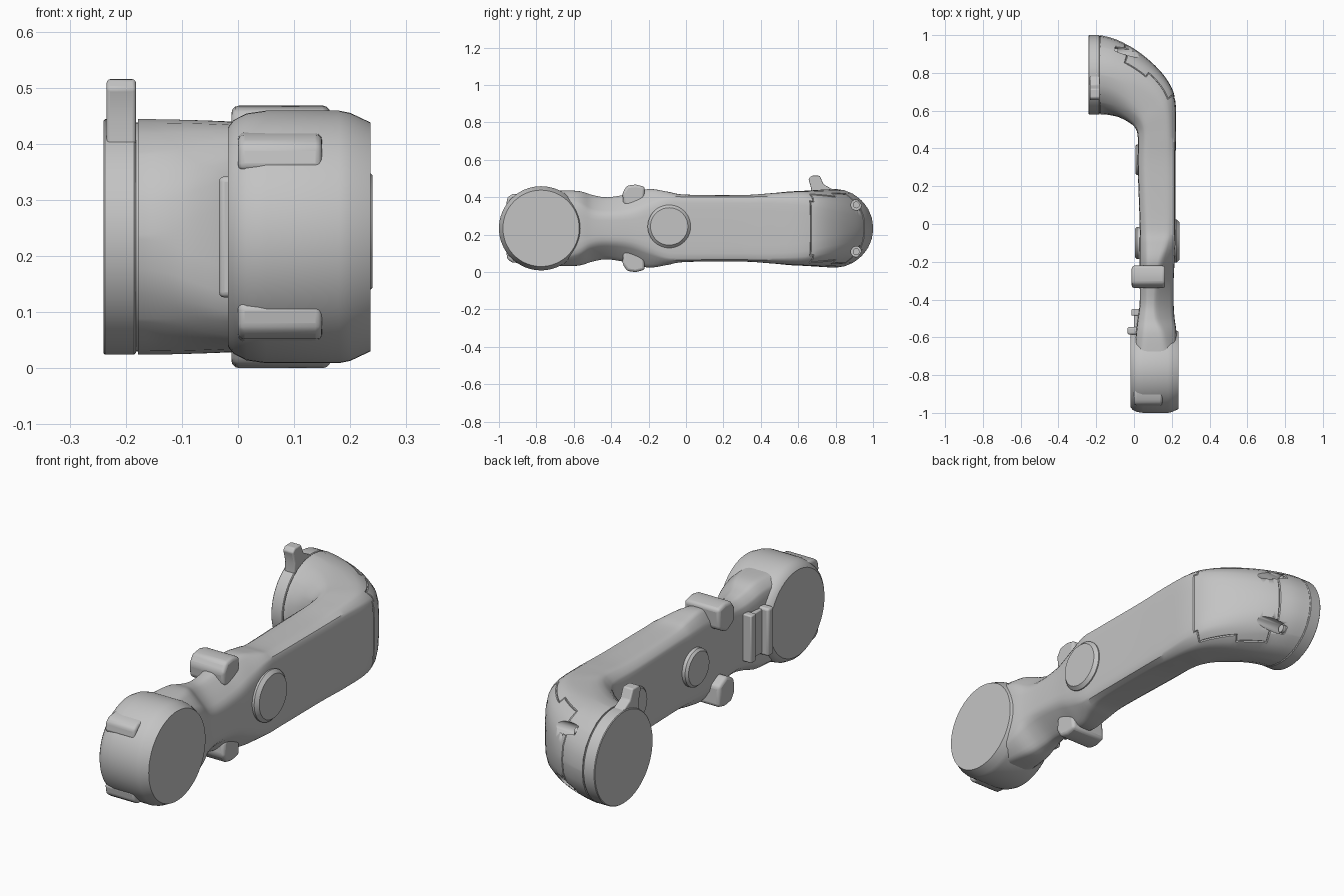
import bpy, bmesh, math
from mathutils import Vector, Matrix

cube = bpy.data.objects.get("Cube")
if cube:
    bpy.data.objects.remove(cube, do_unlink=True)

CZ = 0.234          # height of the long axis
DISC_Y, FLANGE_Y = -0.775, 0.79

grey = bpy.data.materials.new("plain grey")
grey.use_nodes = True
grey.diffuse_color = (0.55, 0.55, 0.55, 1)
grey.node_tree.nodes["Principled BSDF"].inputs["Base Color"].default_value = (0.55, 0.55, 0.55, 1)


def finish(name, bm, bevel=0.0, angle=32):
    bmesh.ops.recalc_face_normals(bm, faces=bm.faces)
    mesh = bpy.data.meshes.new(name)
    bm.to_mesh(mesh)
    bm.free()
    mesh.materials.append(grey)
    ob = bpy.data.objects.new(name, mesh)
    bpy.context.collection.objects.link(ob)
    if bevel:
        mod = ob.modifiers.new("soft edges", 'BEVEL')
        mod.width, mod.segments = bevel, 3
    bpy.ops.object.select_all(action='DESELECT')
    ob.select_set(True)
    bpy.context.view_layer.objects.active = ob
    bpy.ops.object.shade_smooth_by_angle(angle=math.radians(angle))
    return ob


def skin(name, rings, angle=32, edit=None):
    """Join rings of points with quads and close both ends."""
    bm = bmesh.new()
    loops = [[bm.verts.new(p) for p in ring] for ring in rings]
    n = len(loops[0])
    for a, b in zip(loops, loops[1:]):
        for i in range(n):
            j = (i + 1) % n
            bm.faces.new((a[i], a[j], b[j], b[i]))
    bm.faces.new(loops[0])
    bm.faces.new(loops[-1])
    bmesh.ops.recalc_face_normals(bm, faces=bm.faces)
    if edit:
        edit(bm)
    return finish(name, bm, angle=angle)


def turned(name, y, z, profile, sides=64):
    """Round part about an axis along x; profile is (x, radius)."""
    rings = [[(x, y + r * math.cos(math.tau * i / sides), z + r * math.sin(math.tau * i / sides))
              for i in range(sides)] for x, r in profile]
    return skin(name, rings)


def prism(name, outline, x0, x1, bevel, flip=False):
    """Extrude a (y, z) outline along x."""
    bm = bmesh.new()
    side = -1 if flip else 1
    face = bm.faces.new([bm.verts.new((x0, y, CZ + side * z)) for y, z in outline])
    out = bmesh.ops.extrude_face_region(bm, geom=[face])
    bmesh.ops.translate(bm, vec=(x1 - x0, 0, 0),
                        verts=[v for v in out["geom"] if isinstance(v, bmesh.types.BMVert)])
    return finish(name, bm, bevel)


def block(name, x, y, z, bevel):
    return prism(name, [(y[0], z[0]), (y[1], z[0]), (y[1], z[1]), (y[0], z[1])], x[0], x[1], bevel)


# Arm sections: y, inner x, outer x, half height, inner flat, outer flat, shoulder
arm = [
    (-0.72, 0.00, 0.225, 0.20, 0.17, 0.17, 0.75),
    (-0.58, 0.01, 0.225, 0.20, 0.16, 0.13, 0.65),
    (-0.50, 0.02, 0.215, 0.178, 0.14, 0.085, 0.5),
    (-0.42, 0.03, 0.21, 0.166, 0.13, 0.075, 0.45),
    (-0.30, 0.03, 0.21, 0.185, 0.14, 0.085, 0.5),
    (-0.20, 0.03, 0.215, 0.21, 0.15, 0.12, 0.6),
    (-0.10, 0.03, 0.22, 0.196, 0.15, 0.16, 0.75),
    (0.00, 0.03, 0.22, 0.18, 0.15, 0.165, 0.8),
    (0.30, 0.02, 0.22, 0.178, 0.15, 0.165, 0.8),
    (0.46, 0.02, 0.222, 0.188, 0.15, 0.165, 0.8),
]
# Elbow sections: inner x, y, outer x, y, roundness
elbow = [
    (0.005, 0.51, 0.222, 0.62, 0.1),
    (-0.03, 0.54, 0.2, 0.72, 0.3),
    (-0.08, 0.565, 0.13, 0.82, 0.55),
    (-0.12, 0.575, 0.02, 0.915, 0.8),
    (-0.155, 0.58, -0.09, 0.975, 0.95),
    (-0.178, 0.58, -0.178, 1.0, 1.0),
]


def lerp(a, b, t):
    return a + (b - a) * t


rows = [(xi, y, xo, y, h, a, b, 0.2, s, 0.22) for y, xi, xo, h, a, b, s in arm]
rows += [(xi, yi, xo, yo, lerp(0.195, 0.21, t), lerp(0.15, 0.087, t), lerp(0.165, 0.087, t),
          lerp(0.2, 0.293, t), lerp(0.8, 0.707, t), lerp(0.22, 0.48, t))
         for xi, yi, xo, yo, t in elbow]


def spline(points, steps):
    """Smooth curve through rows of numbers."""
    pts = [points[0]] + points + [points[-1]]
    out = []
    for p, q, r, s in zip(pts, pts[1:], pts[2:], pts[3:]):
        for k in range(steps):
            t = k / steps
            out.append([b + 0.5 * t * (c - a + t * (2*a - 5*b + 4*c - d + t * (3*(b - c) + d - a)))
                        for a, b, c, d in zip(p, q, r, s)])
    return out + [points[-1]]


def section(row):
    """Eight-cornered section with rounded corners."""
    xi, yi, xo, yo, h, a, b, u1, u2, f = row
    half = [(0, a), (u1, h), (u2, h), (1, b)]
    flat = [(u, -v) for u, v in half] + half[::-1]
    corners = [Vector((lerp(xi, xo, u), lerp(yi, yo, u), CZ + v)) for u, v in flat]
    ring = []
    for i, c in enumerate(corners):
        start = c.lerp(corners[i - 1], f)
        end = c.lerp(corners[(i + 1) % len(corners)], f)
        for k in range(4):
            t = k / 3
            ring.append(start.lerp(c, t).lerp(c.lerp(end, t), t))
    return ring


def cut_panel(bm):
    """Groove round the cover on the outside of the elbow."""
    out = Vector((0.7, 0.7, 0))
    panel = []
    for f in bm.faces:
        c = f.calc_center_median()
        if c.y > 0.67 and c.x > -0.04 and abs(c.z - CZ) < 0.18 and f.normal.dot(out) > 0.5:
            panel.append(f)
    bmesh.ops.inset_region(bm, faces=panel, thickness=0.005, depth=-0.004)
    bmesh.ops.inset_region(bm, faces=panel, thickness=0.003, depth=0.004)


body = skin("arm_and_elbow", [section(r) for r in spline(rows, 5)], 35, cut_panel)

# Screw pockets in the elbow
for name, z in (("upper", CZ + 0.125), ("lower", CZ - 0.125)):
    cutter = turned(name + "_pocket_cutter", 0.91, z, [(-0.1, 0.028), (0.25, 0.028)], 24)
    cutter.hide_render = True
    mod = body.modifiers.new(name + " pocket", 'BOOLEAN')
    mod.operation, mod.object, mod.solver = 'DIFFERENCE', cutter, 'EXACT'
    bpy.context.view_layer.objects.active = body
    bpy.ops.object.modifier_apply(modifier=mod.name)
    bpy.data.objects.remove(cutter, do_unlink=True)
    turned(name + "_screw", 0.91, z, [(-0.12, 0.018), (-0.085, 0.018)], 20)

# Round joint housing at the front
turned("joint_housing", DISC_Y, CZ, [(-0.018, 0.195), (-0.008, 0.208), (0.015, 0.22), (0.05, 0.225),
                                     (0.18, 0.225), (0.2, 0.221), (0.236, 0.204)])

# Mounting flange with its locating tab
turned("flange_neck", FLANGE_Y, CZ, [(-0.185, 0.204), (-0.17, 0.204)])
turned("flange", FLANGE_Y, CZ, [(-0.24, 0.207), (-0.237, 0.21), (-0.185, 0.21), (-0.182, 0.207)])
prism("flange_tab", [(0.655, 0.265), (0.67, 0.281), (0.715, 0.281), (0.735, 0.235), (0.79, 0.205),
                     (0.77, 0.08), (0.66, 0.12), (0.67, 0.21)], -0.234, -0.182, 0.006)

# Bosses on both faces of the arm
turned("outer_boss", -0.09, CZ + 0.01, [(0.15, 0.115), (0.225, 0.115), (0.24, 0.1)], 48)
turned("inner_boss_front", -0.1, CZ, [(0.08, 0.085), (0.015, 0.085), (0.005, 0.075)], 40)
turned("inner_boss_back", 0.34, CZ, [(0.08, 0.08), (0.015, 0.08), (0.008, 0.073)], 40)

# Ears and housing pads, above and below
for name, flip in (("upper", False), ("lower", True)):
    prism(name + "_ear", [(-0.335, 0.13), (-0.34, 0.19), (-0.315, 0.228), (-0.27, 0.234),
                          (-0.22, 0.222), (-0.225, 0.13), (-0.28, 0.1)], -0.012, 0.165, 0.014, flip)
    prism(name + "_pad", [(-0.962, 0.12), (-0.955, 0.165), (-0.93, 0.182), (-0.87, 0.188),
                          (-0.87, 0.1)], 0.0, 0.15, 0.012, flip)

# Bracket strips on the inner face
block("bracket_plate", (0.0, 0.06), (-0.58, -0.45), (-0.1, 0.1), 0.004)
block("bracket_front_strip", (-0.034, 0.05), (-0.585, -0.545), (-0.108, 0.108), 0.01)
block("bracket_back_strip", (-0.014, 0.06), (-0.485, -0.45), (-0.108, 0.108), 0.006)
